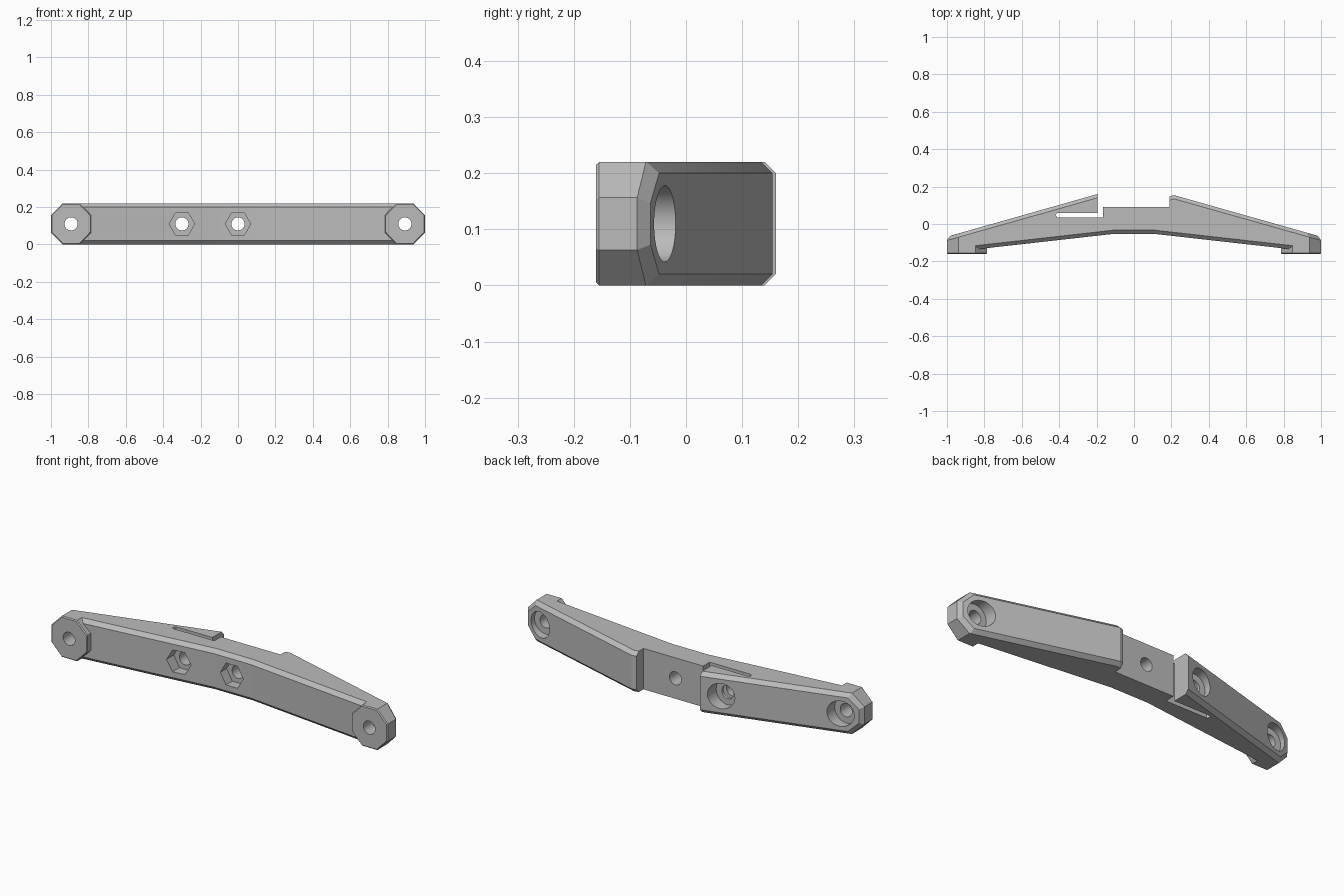
import bpy, bmesh
from math import sin, cos, tau, radians
from mathutils import Vector

cube = bpy.data.objects.get("Cube")
if cube:
    bpy.data.objects.remove(cube, do_unlink=True)

HEIGHT, MID, BEVEL = 0.22, 0.11, 0.02
PAD_X = 0.8925

grey = bpy.data.materials.new("plain grey")
grey.use_nodes = True
grey.diffuse_color = (0.5, 0.5, 0.5, 1)
grey.node_tree.nodes["Principled BSDF"].inputs["Base Color"].default_value = (0.5, 0.5, 0.5, 1)


def loft(name, rings, ends=()):
    """Join equal rings of points into a closed solid, then trim by planes."""
    bm = bmesh.new()
    rows = [[bm.verts.new(p) for p in ring] for ring in rings]
    for low, high in zip(rows, rows[1:]):
        for i in range(len(low)):
            bm.faces.new((low[i - 1], low[i], high[i], high[i - 1]))
    bm.faces.new(rows[0])
    bm.faces.new(rows[-1])
    for point, normal in ends:
        cut = bmesh.ops.bisect_plane(
            bm, geom=bm.verts[:] + bm.edges[:] + bm.faces[:], dist=1e-6,
            plane_co=point, plane_no=Vector(normal).normalized(), clear_outer=True)
        edges = [e for e in cut["geom_cut"] if isinstance(e, bmesh.types.BMEdge)]
        bmesh.ops.edgenet_fill(bm, edges=edges)
    bmesh.ops.recalc_face_normals(bm, faces=bm.faces[:])
    mesh = bpy.data.meshes.new(name)
    bm.to_mesh(mesh)
    bm.free()
    mesh.materials.append(grey)
    obj = bpy.data.objects.new(name, mesh)
    bpy.context.collection.objects.link(obj)
    return obj


def combine(target, other, operation):
    mod = target.modifiers.new(operation.lower(), 'BOOLEAN')
    mod.operation, mod.solver, mod.object = operation, 'EXACT', other
    bpy.context.view_layer.objects.active = target
    bpy.ops.object.modifier_apply(modifier=mod.name)
    bpy.data.objects.remove(other, do_unlink=True)


def drill(target, x, radius, y0, y1, sides=40):
    rings = [[(x + radius * cos(tau * i / sides), y, MID + radius * sin(tau * i / sides))
              for i in range(sides)] for y in (y0, y1)]
    combine(target, loft("drill", rings), 'DIFFERENCE')


# Bar outline from above: x, y and the direction the bevel moves it
outline = [
    (-1, -0.153, 1), (-0.11, -0.053, 1), (0.11, -0.053, 1), (1, -0.153, 1),
    (1, -0.068, -1), (0.215, 0.154, -1), (0.19, 0.148, -1), (0.19, 0.09, 0),
    (-0.165, 0.09, 0), (-0.165, 0.035, 0), (-0.41, 0.035, 0), (-0.42, 0.0475, 0),
    (-0.41, 0.06, 0), (-0.195, 0.06, 0), (-0.195, 0.16, -1), (-1, -0.068, -1)]
layers = [(0, BEVEL), (BEVEL, 0), (HEIGHT - BEVEL, 0), (HEIGHT, BEVEL)]
rings = [[(x, y + d * inset, z) for x, y, d in outline] for z, inset in layers]

# Corner cuts and back bevels at both ends
trims = []
for s in (-1, 1):
    trims.append(((s, -0.087, MID), (s * 0.024, 0.017, 0)))
    for t in (-1, 1):
        corner = (s, -0.087, MID + t * 0.0465)
        trims.append((corner, (s * 0.0635, 0, t * 0.0625)))
        trims.append((corner, (s * 0.97, 0.96, t * 0.72)))
bar = loft("mounting_bar", rings, trims)

# Eight-sided feet on the front of each end
octagon = [(a * s, b * t) for s, t, flip in ((1, 1, 0), (-1, 1, 1), (-1, -1, 0), (1, -1, 1))
           for a, b in ([(0.1075, 0.0465), (0.045, 0.11)][::-1 if flip else 1])]
for s in (-1, 1):
    foot = loft("foot", [[(s * PAD_X + a * k, y, MID + b * k) for a, b in octagon]
                         for y, k in ((-0.16, 0.955), (-0.155, 1), (-0.1, 1))])
    combine(bar, foot, 'UNION')

# Screw holes with round recesses at the back
for x, floor in ((-PAD_X, -0.085), (PAD_X, -0.085), (-0.3, 0.075)):
    drill(bar, x, 0.068, floor, 0.3)
for x in (-PAD_X, -0.3, 0, PAD_X):
    drill(bar, x, 0.035, -0.3, 0.3)

# Six-sided nut pockets at the front
for x, floor in ((-0.3, -0.02), (0, 0)):
    drill(bar, x, 0.068, -0.3, floor, 6)

bpy.ops.object.select_all(action='DESELECT')
bar.select_set(True)
bpy.context.view_layer.objects.active = bar
bpy.ops.object.shade_smooth_by_angle(angle=radians(25))
